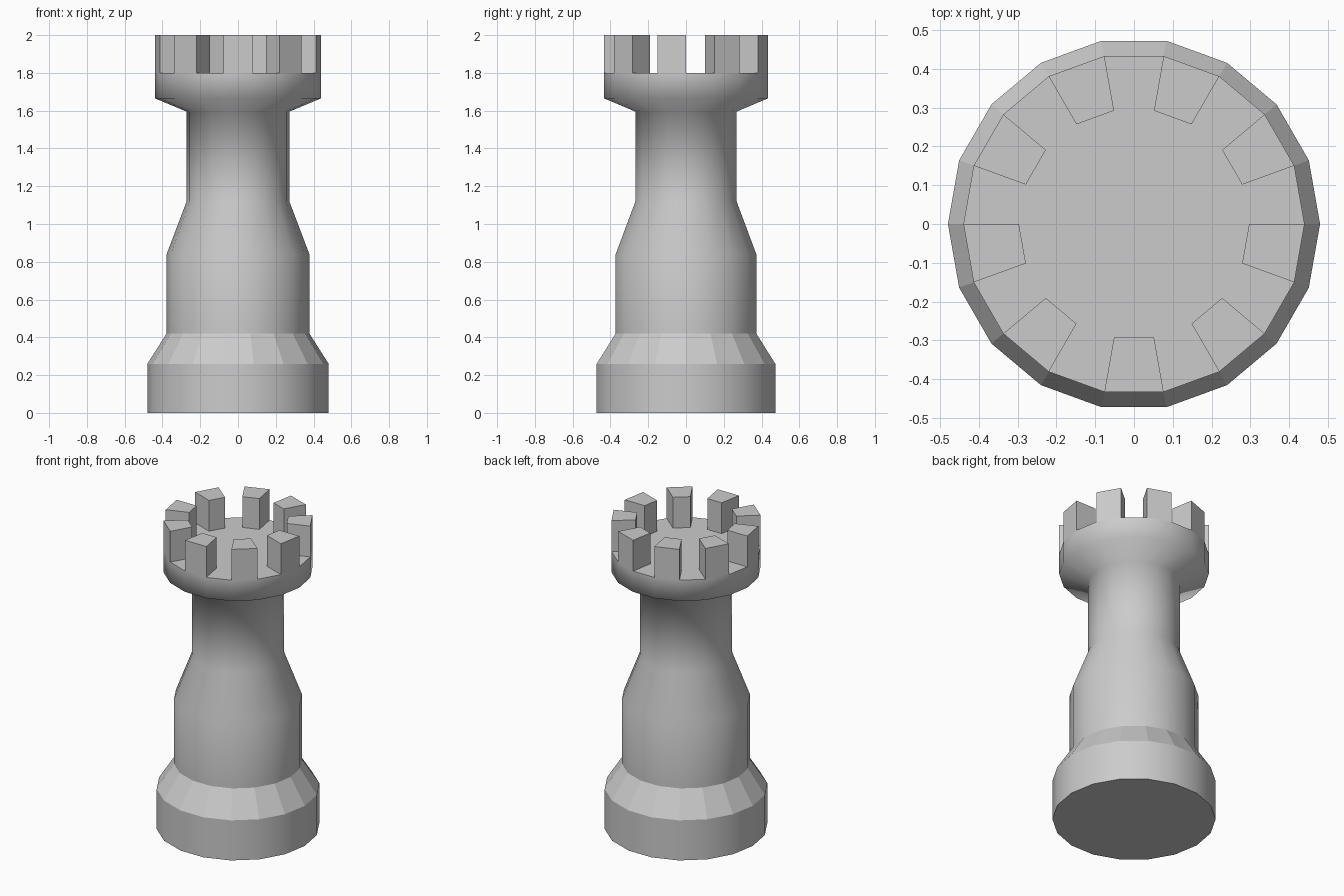
import bpy, bmesh
from math import cos, sin, radians

if "Cube" in bpy.data.objects:
    bpy.data.objects.remove(bpy.data.objects["Cube"])

SIDES = 18
# (radius, height) outline from the foot up to the crown floor
PROFILE = [(0.48, 0), (0.48, 0.26), (0.378, 0.42), (0.378, 0.84), (0.272, 1.12),
           (0.272, 1.595), (0.44, 1.665), (0.44, 1.80), (0.297, 1.80)]
FLAT_BANDS = {1, 7}  # sloped foot collar and crown floor


def ring(bm, r, z):
    return [bm.verts.new((r * cos(radians(360 * i / SIDES)),
                          r * sin(radians(360 * i / SIDES)), z)) for i in range(SIDES)]


bm = bmesh.new()
rings = [ring(bm, r, z) for r, z in PROFILE]

# Turned body
merlons = []
for b, (lo, hi) in enumerate(zip(rings, rings[1:])):
    for i in range(SIDES):
        j = (i + 1) % SIDES
        f = bm.faces.new((lo[i], lo[j], hi[j], hi[i]))
        f.smooth = b not in FLAT_BANDS
        # Every other crown floor segment carries a battlement (one centred on the front)
        if b == len(rings) - 2 and i % 2 == 1:
            merlons.append(f)
bm.faces.new(rings[0][::-1])
bm.faces.new(rings[-1])

# Battlements
out = bmesh.ops.extrude_discrete_faces(bm, faces=merlons)
for f in out["faces"]:
    for v in f.verts:
        v.co.z = 2.0
    for e in f.edges:
        for side in e.link_faces:
            side.smooth = False
bmesh.ops.recalc_face_normals(bm, faces=bm.faces[:])

mesh = bpy.data.meshes.new("tower_piece")
bm.to_mesh(mesh)
bm.free()
bpy.context.collection.objects.link(bpy.data.objects.new("tower_piece", mesh))
